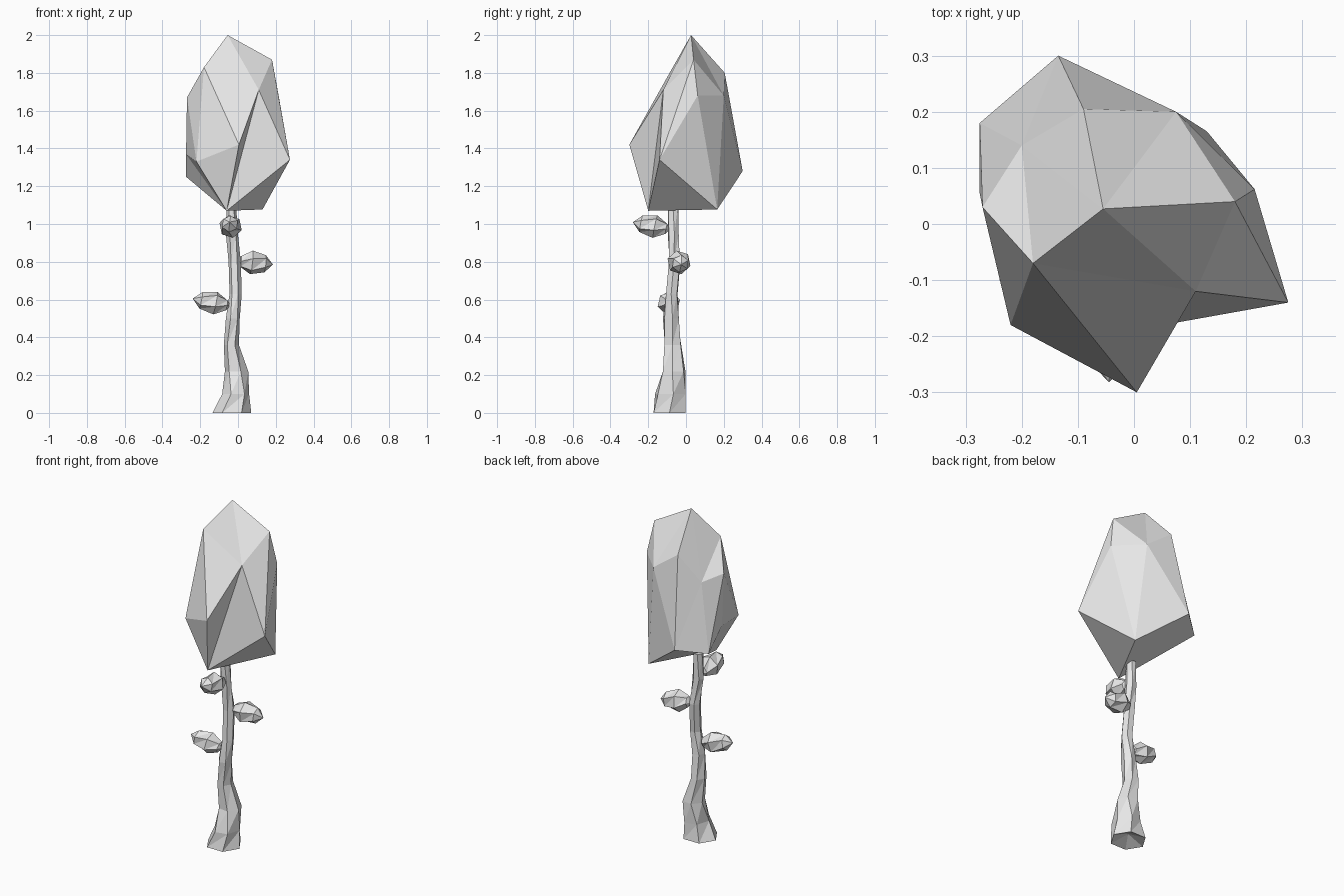
import bpy, bmesh, math
from mathutils import Vector

cube = bpy.data.objects.get("Cube")
if cube:
    bpy.data.objects.remove(cube, do_unlink=True)

grey = bpy.data.materials.new("pale_grey")
grey.use_nodes = True
color = (0.8, 0.8, 0.8, 1)
grey.diffuse_color = color
grey.node_tree.nodes["Principled BSDF"].inputs["Base Color"].default_value = color


def finish(bm, name):
    """Turn a bmesh into a flat shaded grey object."""
    bmesh.ops.recalc_face_normals(bm, faces=bm.faces)
    mesh = bpy.data.meshes.new(name)
    bm.to_mesh(mesh)
    bm.free()
    mesh.materials.append(grey)
    obj = bpy.data.objects.new(name, mesh)
    bpy.context.scene.collection.objects.link(obj)
    return obj


def loft(bm, rings, start, end):
    """Skin rings of points with triangles and close both ends at a point."""
    loops = [[bm.verts.new(p) for p in ring] for ring in rings]
    n = len(loops[0])
    for low, high in zip(loops, loops[1:]):
        for i in range(n):
            j = (i + 1) % n
            bm.faces.new((low[i], low[j], high[j]))
            bm.faces.new((low[i], high[j], high[i]))
    for loop, point in ((loops[0], start), (loops[-1], end)):
        tip = bm.verts.new(point)
        for i in range(n):
            bm.faces.new((loop[i], loop[(i + 1) % n], tip))


# Crown: a faceted gem with named corners
corners = {
    "T": (-.055, .027, 2.0), "A": (.18, .04, 1.87), "B": (-.18, -.07, 1.83),
    "C": (.11, -.12, 1.71), "D": (.275, -.14, 1.34), "E": (.005, -.3, 1.42),
    "F": (-.06, -.2, 1.07), "G": (.13, .165, 1.077), "H": (-.22, -.18, 1.33),
    "I": (-.135, .3, 1.28), "J": (-.09, .205, 1.8), "K": (.075, .2, 1.68),
    "L": (.215, .062, 1.68), "M": (-.2, .14, 1.64), "N": (-.27, .03, 1.67),
    "P": (-.275, .18, 1.25), "Q": (-.275, .055, 1.37),
}
facets = ("TBC BEC TCA ACD ADL CEF CFD DFG DGL LGK ALK TAK TKJ JKI KGI "
          "BHE HFE TBM BNM TMJ MIJ MPI MNP NQP BHN HQN HFQ QFP PFI IFG")
bm = bmesh.new()
verts = {key: bm.verts.new(co) for key, co in corners.items()}
for facet in facets.split():
    bm.faces.new([verts[key] for key in facet])
finish(bm, "crown")

# Trunk: crooked six-sided rings as (x min, x max, y min, y max, z)
sections = [
    (-.135, .07, -.175, 0, 0), (-.085, .06, -.16, -.005, .1),
    (-.07, .055, -.12, -.005, .22), (-.075, .005, -.115, -.025, .36),
    (-.065, .01, -.12, -.04, .5), (-.045, .02, -.105, -.045, .63),
    (-.05, .015, -.09, -.03, .8), (-.065, 0, -.095, -.04, .95),
    (-.06, -.01, -.095, -.04, 1.1),
]
rings = []
for k, (x0, x1, y0, y1, z) in enumerate(sections):
    ring = []
    for i in range(6):
        a = math.tau * i / 6 + .2 * math.sin(k * 2)
        ring.append(((x0 + x1) / 2 + (x1 - x0) / 2 * math.cos(a),
                     (y0 + y1) / 2 + (y1 - y0) / 1.8 * math.sin(a), z))
    rings.append(ring)
bm = bmesh.new()
loft(bm, rings, (-.03, -.085, .04), (-.035, -.07, 1.1))
finish(bm, "trunk")


# Buds: blunt pods growing out of the trunk
def bud(name, base, tip, radius):
    base, tip = Vector(base), Vector(tip)
    axis = tip - base
    side = axis.cross(Vector((0, 0, 1))).normalized()
    up = side.cross(axis).normalized()
    rings = []
    for k, (t, r) in enumerate(((.1, .5), (.4, 1), (.78, .72))):
        ring = []
        for i in range(6):
            a = math.tau * (i + k * .3) / 6
            ring.append(base + axis * t + (side * math.cos(a) + up * math.sin(a)) * radius * r)
        rings.append(ring)
    bm = bmesh.new()
    loft(bm, rings, base, tip)
    finish(bm, name)


bud("right_bud", (-.04, -.085, .565), (-.24, -.1, .605), .062)
bud("left_bud", (-.005, -.045, .805), (.185, -.025, .785), .064)
bud("front_bud", (-.035, -.085, .97), (-.045, -.282, 1.01), .062)
